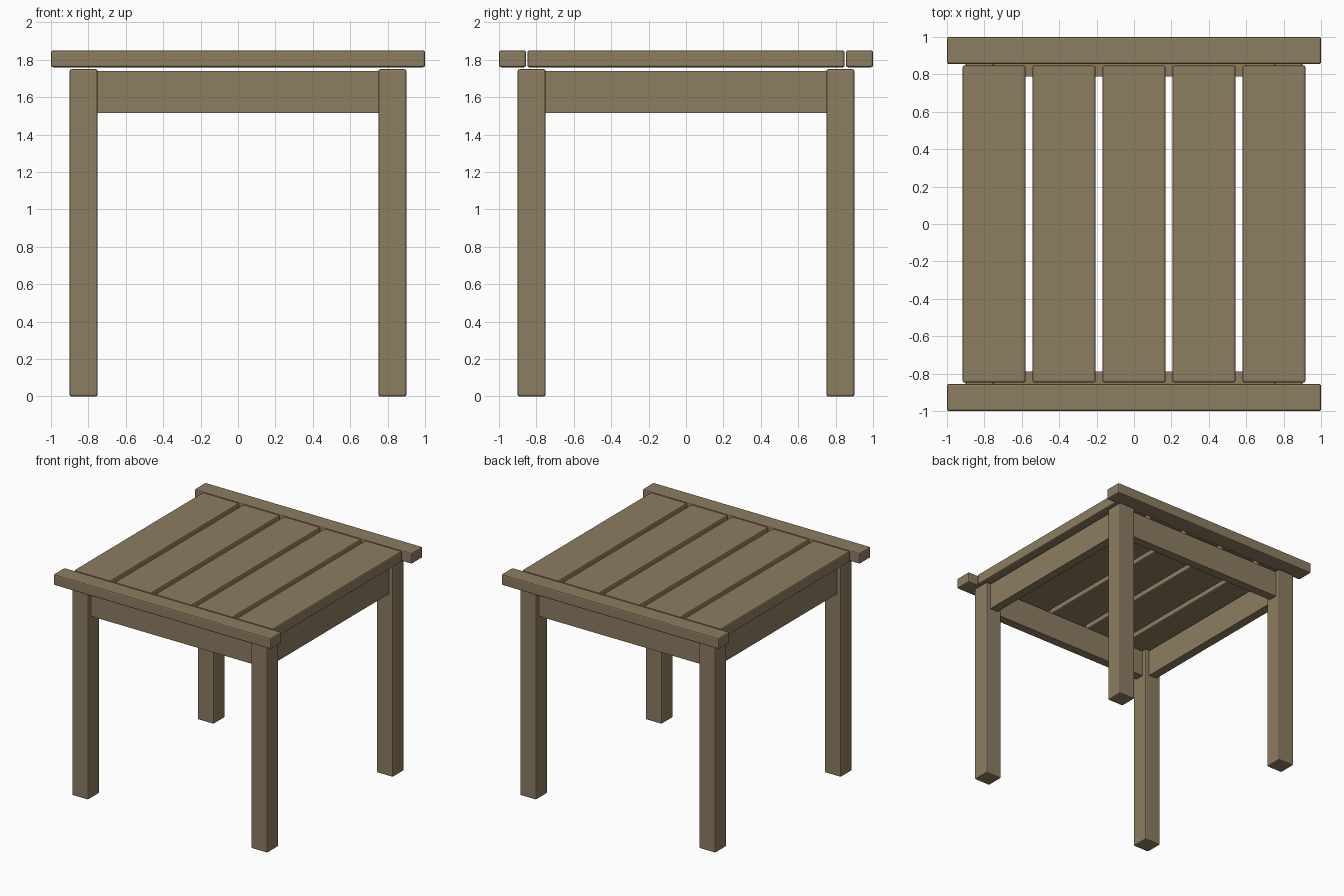
import bpy

old = bpy.data.objects.get("Cube")
if old:
    bpy.data.objects.remove(old, do_unlink=True)

# One weathered wood colour
wood = bpy.data.materials.new("weathered_wood")
wood.use_nodes = True
colour = (0.27, 0.205, 0.12, 1)
wood.diffuse_color = colour
wood.node_tree.nodes["Principled BSDF"].inputs["Base Color"].default_value = colour


def board(name, low, high, bevel=0.0):
    """Box between two corners, with optional eased edges."""
    bpy.ops.mesh.primitive_cube_add(size=1)
    ob = bpy.context.object
    ob.name = name
    for v in ob.data.vertices:
        v.co = [(a + b) / 2 + c * (b - a) for a, b, c in zip(low, high, v.co)]
    ob.data.materials.append(wood)
    if bevel:
        mod = ob.modifiers.new("eased_edges", "BEVEL")
        mod.width = bevel
        mod.segments = 2
    return ob


def span(centre, size):
    return centre - size / 2, centre + size / 2


LEG, LEG_POS, LEG_TOP = 0.15, 0.825, 1.75
TOP_LOW, TOP_HIGH = 1.76, 1.85
sides = ((-1, "right", "front"), (1, "left", "back"))

# Four square legs
for sx, side, _ in sides:
    for sy, _, end in sides:
        x0, x1 = span(sx * LEG_POS, LEG)
        y0, y1 = span(sy * LEG_POS, LEG)
        board(f"{end}_{side}_leg", (x0, y0, 0), (x1, y1, LEG_TOP), 0.01)

# Aprons between the legs, set back from the leg faces
for s, side, end in sides:
    a, b = span(s * LEG_POS, 0.075)
    board(f"{end}_apron", (-0.75, a, 1.515), (0.75, b, 1.74))
    board(f"{side}_apron", (a, -0.75, 1.515), (b, 0.75, 1.74))

# End planks across the front and back of the top
for s, _, end in sides:
    y0, y1 = span(s * 0.9275, 0.145)
    board(f"{end}_end_plank", (-1, y0, TOP_LOW), (1, y1, TOP_HIGH), 0.01)

# Five slats running front to back
for i in range(5):
    x0, x1 = span((i - 2) * 0.374, 0.336)
    board(f"slat_{i + 1}", (x0, -0.848, TOP_LOW), (x1, 0.848, TOP_HIGH), 0.01)
